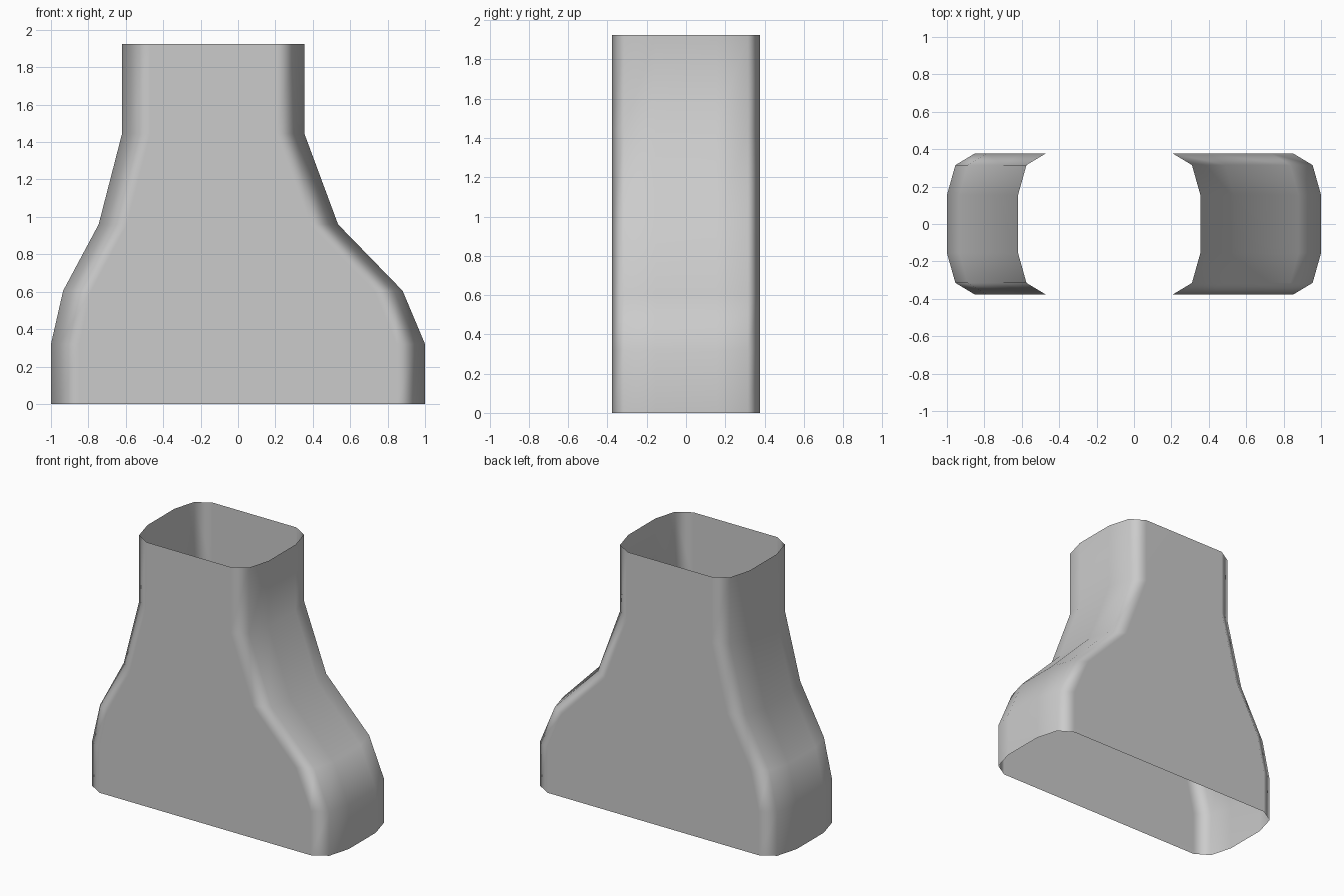
import bpy
import bmesh

cube = bpy.data.objects.get("Cube")
if cube:
    bpy.data.objects.remove(cube, do_unlink=True)

# Plain grey material
grey = bpy.data.materials.new("plain grey")
grey.use_nodes = True
colour = (0.6, 0.6, 0.6, 1.0)
grey.diffuse_color = colour
grey.node_tree.nodes["Principled BSDF"].inputs["Base Color"].default_value = colour

# Outline of the duct: height, left edge, right edge
LEVELS = [(0, -1, 1), (0.32, -1, 1), (0.605, -0.935, 0.88),
          (0.96, -0.745, 0.535), (1.445, -0.62, 0.355), (1.925, -0.62, 0.355)]
# Rounded end of the cross-section: inset from the edge, depth
CORNER = [(0.15, -0.378), (0.045, -0.315), (0, -0.155),
          (0, 0.155), (0.045, 0.315), (0.15, 0.378)]


def section(bm, z, low, high):
    """One closed ring of the duct, anticlockwise from above."""
    right = [(high - inset, y) for inset, y in CORNER]
    left = [(low + inset, y) for inset, y in reversed(CORNER)]
    return [bm.verts.new((x, y, z)) for x, y in right + left]


# Open-ended duct skinned between the rings
bm = bmesh.new()
rings = [section(bm, *level) for level in LEVELS]
for below, above in zip(rings, rings[1:]):
    count = len(below)
    for i in range(count):
        j = (i + 1) % count
        bm.faces.new((below[i], below[j], above[j], above[i]))
for face in bm.faces:
    face.smooth = True

mesh = bpy.data.meshes.new("duct_shell")
bm.to_mesh(mesh)
bm.free()
mesh.materials.append(grey)
duct = bpy.data.objects.new("duct_shell", mesh)
bpy.context.collection.objects.link(duct)

# Keep the broad panels flat and blend the shading over the corners
weighted = duct.modifiers.new("weighted_normals", "WEIGHTED_NORMAL")
weighted.mode = "FACE_AREA"
weighted.weight = 90
